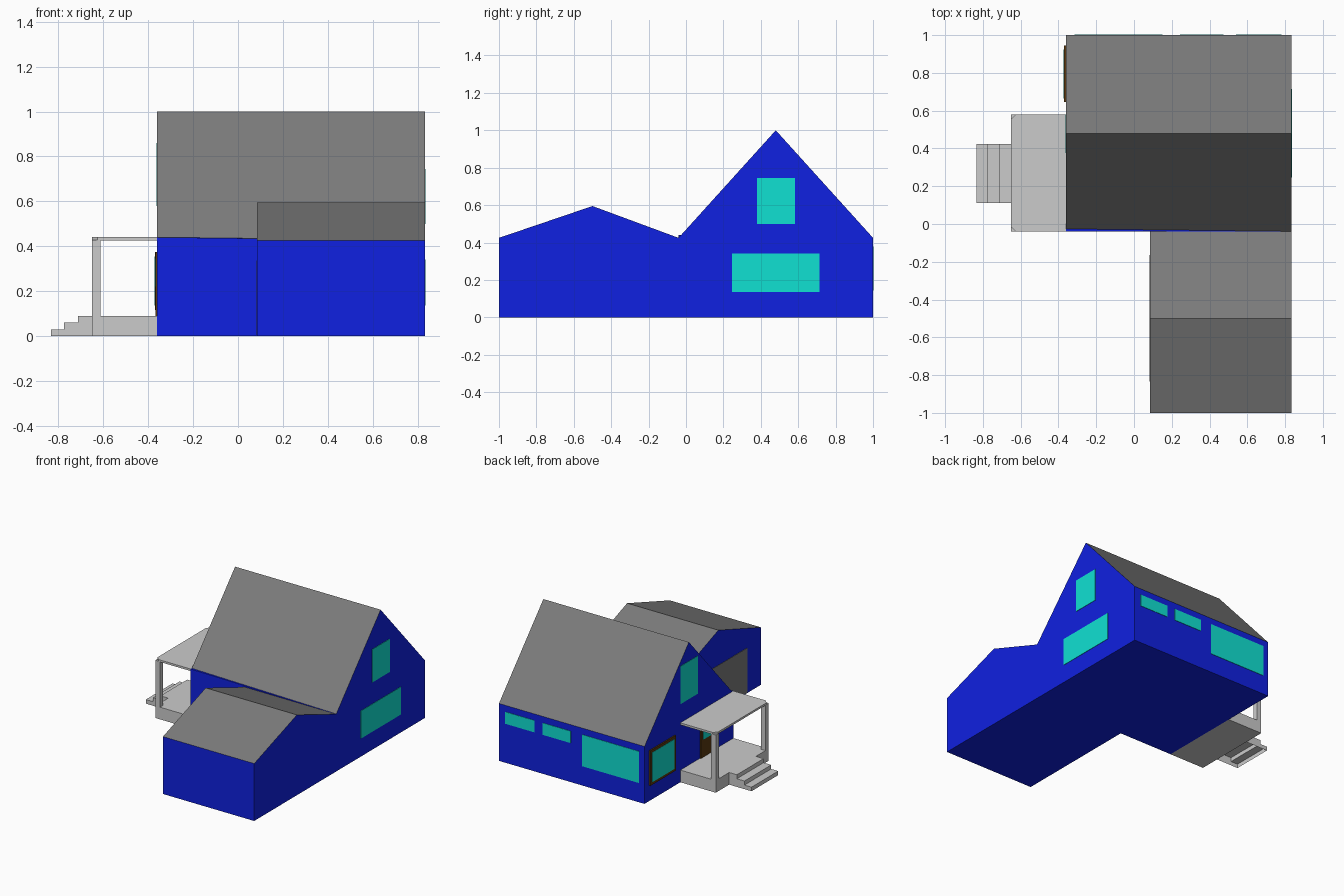
import bpy, bmesh

if "Cube" in bpy.data.objects:
    bpy.data.objects.remove(bpy.data.objects["Cube"])


def material(name, color):
    m = bpy.data.materials.new(name)
    m.diffuse_color = (*color, 1)
    m.use_nodes = True
    m.node_tree.nodes["Principled BSDF"].inputs["Base Color"].default_value = m.diffuse_color
    return m


BLUE = material("wall_blue", (0.005, 0.015, 0.75))
ROOF = material("roof_grey", (0.2, 0.2, 0.2))
TEAL = material("glass_teal", (0.005, 0.75, 0.65))
BROWN = material("wood_brown", (0.1, 0.04, 0.005))
DOOR = material("garage_door_grey", (0.2, 0.2, 0.2))


def finish(name, bm, mats):
    bmesh.ops.recalc_face_normals(bm, faces=bm.faces)
    mesh = bpy.data.meshes.new(name)
    bm.to_mesh(mesh)
    bm.free()
    for m in mats:
        mesh.materials.append(m)
    ob = bpy.data.objects.new(name, mesh)
    bpy.context.collection.objects.link(ob)
    return ob


def loft(name, a, b, mats=(), second=(), skip=()):
    """Join two matching outlines; 'second' sides use material 1, 'skip' sides stay open."""
    bm = bmesh.new()
    va = [bm.verts.new(p) for p in a]
    vb = [bm.verts.new(p) for p in b]
    bm.faces.new(va)
    bm.faces.new(vb)
    n = len(a)
    for i in range(n):
        if i in skip:
            continue
        j = (i + 1) % n
        f = bm.faces.new((va[i], va[j], vb[j], vb[i]))
        f.material_index = 1 if i in second else 0
    return finish(name, bm, mats)


def box(name, x, y, z, mat=None):
    ring = [(x[0], y[0]), (x[1], y[0]), (x[1], y[1]), (x[0], y[1])]
    return loft(name, [(*p, z[0]) for p in ring], [(*p, z[1]) for p in ring],
                [mat] if mat else [])


X0, XG, X1 = -0.36, 0.085, 0.833

# Main house, with its slightly skewed front eave
base = [(-0.04, 0), (1, 0), (1, 0.425), (0.48, 1)]
left = base + [(-0.026, 0.44), (-0.04, 0.44)]
right = base + [(-0.039, 0.426), (-0.04, 0.425)]
loft("main_house", [(X0, *p) for p in left], [(X1, *p) for p in right],
     [BLUE, ROOF], second=(2, 3))

# Garage wing, open where it meets the main house
wing = [(-0.04, 0), (-0.04, 0.425), (-0.5, 0.595), (-1, 0.425), (-1, 0)]
loft("garage_wing", [(XG, *p) for p in wing], [(X1, *p) for p in wing],
     [BLUE, ROOF], second=(1, 2), skip=(0,))
box("garage_door", (XG - 0.003, XG), (-0.835, -0.165), (0.005, 0.336), DOOR)

# Windows on the right gable, left gable and back wall
T = 0.003
box("right_upper_window", (X1, X1 + T), (0.38, 0.583), (0.5, 0.745), TEAL)
box("right_lower_window", (X1, X1 + T), (0.245, 0.715), (0.135, 0.34), TEAL)
box("left_upper_window", (X0 - T, X0), (0.376, 0.58), (0.58, 0.86), TEAL)
for i, (xa, xb, za) in enumerate([(0.54, 0.78, 0.29), (0.243, 0.475, 0.29),
                                  (-0.315, 0.152, 0.144)]):
    box(f"back_window_{i + 1}", (xa, xb), (1, 1 + T), (za, 0.378), TEAL)

# Framed window and front door beside the porch
box("window_frame", (X0 - 0.01, X0), (0.645, 0.945), (0.115, 0.375), BROWN)
box("framed_pane", (X0 - 0.012, X0 - 0.01), (0.665, 0.925), (0.135, 0.355), TEAL)
box("entry_door", (X0 - 0.008, X0), (0.178, 0.352), (0.09, 0.375), BROWN)
box("entry_door_pane", (X0 - 0.01, X0 - 0.008), (0.205, 0.325), (0.22, 0.345), TEAL)

# Porch deck, posts and clipped-corner roof
PX, PY0, PY1 = -0.65, -0.04, 0.58
box("porch_deck", (PX, X0), (PY0, PY1), (0, 0.09))
for name, y in (("front", PY0), ("back", PY1 - 0.038)):
    box(f"{name}_porch_post", (PX, PX + 0.038), (y, y + 0.038), (0.09, 0.427))
c = 0.025
outline = [(X0, PY0), (X0, PY1), (PX + c, PY1), (PX, PY1 - c), (PX, PY0 + c), (PX + c, PY0)]
loft("porch_roof", [(*p, 0.425) for p in outline], [(*p, 0.44) for p in outline])

# Stepped stair, open underneath and against the deck
stair = [(PX, 0), (PX, 0.09), (-0.713, 0.09), (-0.713, 0.06),
         (-0.775, 0.06), (-0.775, 0.03), (-0.833, 0.03), (-0.833, 0)]
loft("porch_steps", [(x, 0.11, z) for x, z in stair],
     [(x, 0.423, z) for x, z in stair], skip=(0, 7))
